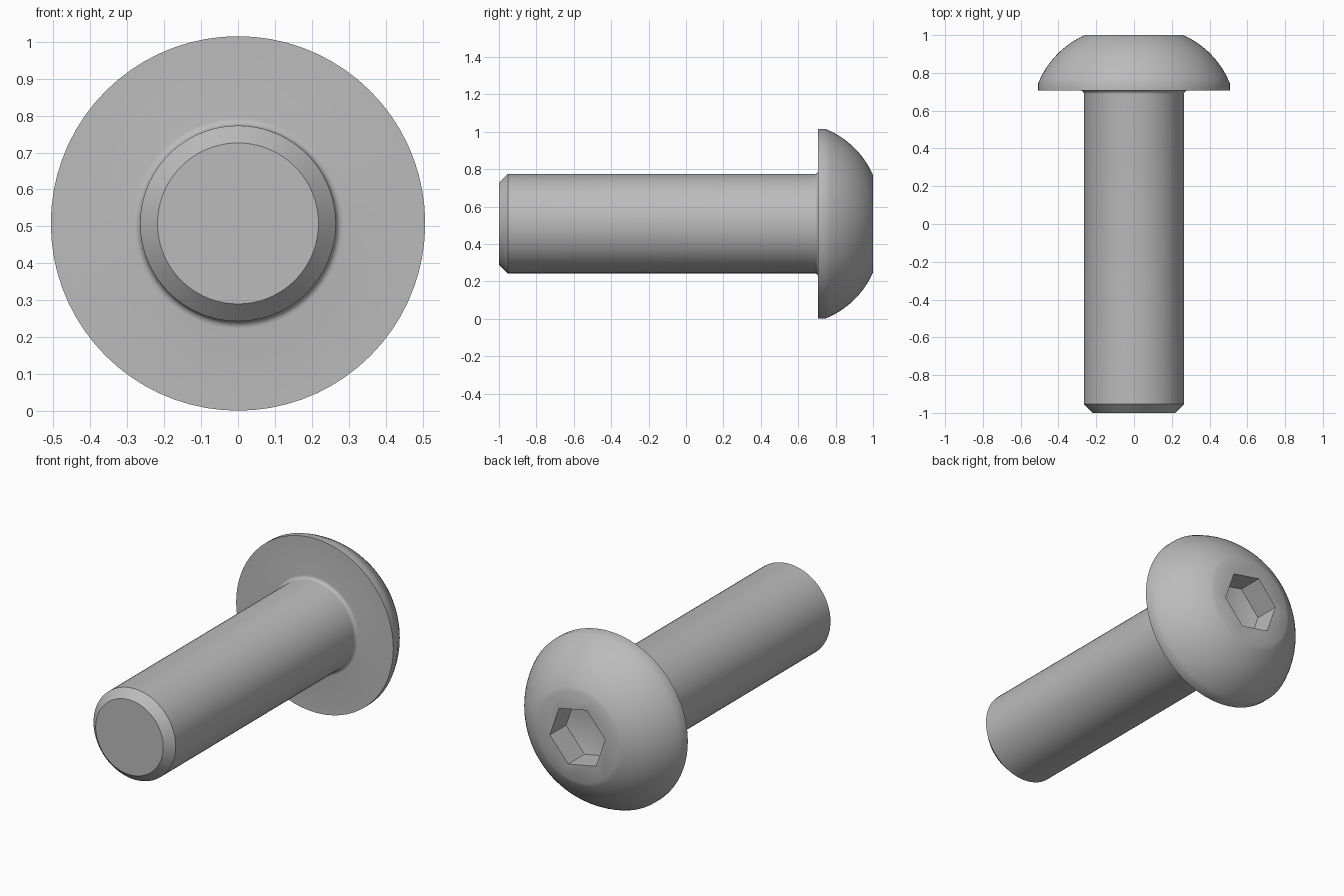
import bpy
import bmesh
import math
from mathutils import Vector

cube = bpy.data.objects.get("Cube")
if cube:
    bpy.data.objects.remove(cube, do_unlink=True)

SEG = 72                      # sides of the round parts, a multiple of six
CENTRE_Z = 0.508
HEAD_R, SHAFT_R, FLAT_R = 0.507, 0.265, 0.26
SEAT_Y, RIM_Y = 0.707, 0.745
HEX_R, HEX_TURN, HEX_DEPTH = 0.182, math.radians(-11), 0.15

steel = bpy.data.materials.new("grey steel")
steel.use_nodes = True
grey = (0.5, 0.5, 0.5, 1)
steel.diffuse_color = grey
steel.node_tree.nodes["Principled BSDF"].inputs["Base Color"].default_value = grey


def ring(bm, radius, y, count=SEG, turn=0.0):
    """Circle of vertices around the long axis."""
    angles = [turn + math.tau * i / count for i in range(count)]
    return [bm.verts.new((radius * math.cos(a), y, CENTRE_Z + radius * math.sin(a)))
            for a in angles]


def bridge(bm, a, b):
    """Quads between two rings of the same count."""
    n = len(a)
    for i in range(n):
        j = (i + 1) % n
        bm.faces.new((a[i], a[j], b[j], b[i]))


def arc(start, end, sagitta, steps):
    """Points of a circular arc bulging to the right of start -> end."""
    p, q = Vector(start), Vector(end)
    chord = q - p
    half = chord.length / 2
    radius = (half ** 2 + sagitta ** 2) / (2 * sagitta)
    out = Vector((chord.y, -chord.x)).normalized()
    mid = (p + q) / 2 - out * (radius - sagitta)
    sweep = math.asin(half / radius)
    along = chord.normalized()
    return [mid + radius * (out * math.cos(t) + along * math.sin(t))
            for t in (sweep * (2 * i / steps - 1) for i in range(steps + 1))]


# Profile as (radius, y): chamfered tip, shaft, fillet, seat, rim, dome
fillet = 0.02
profile = [(0.218, -1.0), (SHAFT_R, -0.953), (SHAFT_R, SEAT_Y - fillet)]
for i in range(1, 6):
    t = math.pi / 2 * i / 5
    profile.append((SHAFT_R + fillet * (1 - math.cos(t)),
                    SEAT_Y - fillet * (1 - math.sin(t))))
profile.append((HEAD_R, SEAT_Y))
profile += arc((HEAD_R, RIM_Y), (FLAT_R, 1.0), 0.035, 14)

bm = bmesh.new()
rings = [ring(bm, r, y) for r, y in profile]
for a, b in zip(rings, rings[1:]):
    bridge(bm, a, b)
bm.faces.new(rings[0])

# Flat end of the head, split in six around the socket mouth
mouth = ring(bm, HEX_R, 1.0, 6, HEX_TURN)
floor = ring(bm, HEX_R, 1.0 - HEX_DEPTH, 6, HEX_TURN)
outer = rings[-1]
step = SEG // 6
shift = round(HEX_TURN / math.tau * SEG)
for k in range(6):
    edge = [outer[(shift + k * step + i) % SEG] for i in range(step + 1)]
    bm.faces.new(edge + [mouth[(k + 1) % 6], mouth[k]])

# Socket walls and shallow drilled floor
bridge(bm, mouth, floor)
tip = bm.verts.new((0, 1.0 - HEX_DEPTH - 0.05, CENTRE_Z))
for k in range(6):
    bm.faces.new((floor[k], floor[(k + 1) % 6], tip))

bmesh.ops.recalc_face_normals(bm, faces=bm.faces)
mesh = bpy.data.meshes.new("button_head_screw")
bm.to_mesh(mesh)
bm.free()
mesh.materials.append(steel)

screw = bpy.data.objects.new("button_head_screw", mesh)
bpy.context.collection.objects.link(screw)
bpy.context.view_layer.objects.active = screw
screw.select_set(True)
bpy.ops.object.shade_smooth_by_angle(angle=math.radians(32))
